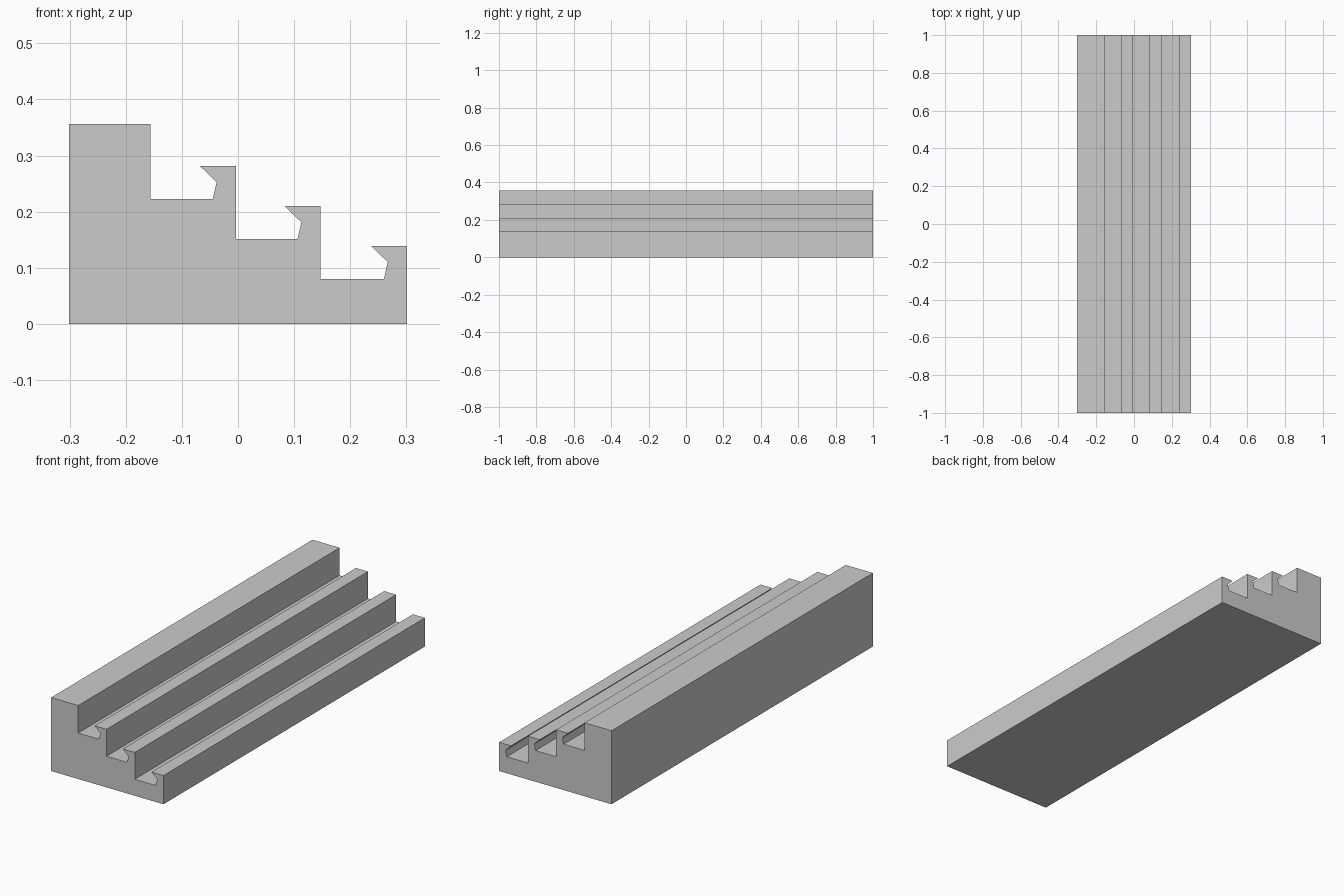
import bpy, bmesh

if "Cube" in bpy.data.objects:
    bpy.data.objects.remove(bpy.data.objects["Cube"])

HALF_W, HALF_L = 0.301, 1.0
WALL_X = [-0.156, -0.004, 0.147, HALF_W]   # riser positions, high to low
FLOOR_Z = [0.2225, 0.151, 0.080]           # groove floors

# Hooked lip outline: offset from the riser below it and from the groove floor
LIP = [(-0.041, 0.0), (-0.034, 0.030), (-0.064, 0.059), (0.0, 0.059)]


def stepped_profile():
    pts = [(-HALF_W, 0.0), (-HALF_W, 0.356), (WALL_X[0], 0.356)]
    for i, z in enumerate(FLOOR_Z):
        pts.append((WALL_X[i], z))
        pts += [(WALL_X[i + 1] + dx, z + dz) for dx, dz in LIP]
    pts.append((HALF_W, 0.0))
    return pts


def extrude_along_y(name, pts, half_len):
    bm = bmesh.new()
    face = bm.faces.new([bm.verts.new((x, -half_len, z)) for x, z in pts])
    new = bmesh.ops.extrude_face_region(bm, geom=[face], use_keep_orig=True)["geom"]
    verts = [g for g in new if isinstance(g, bmesh.types.BMVert)]
    bmesh.ops.translate(bm, verts=verts, vec=(0, 2 * half_len, 0))
    bmesh.ops.recalc_face_normals(bm, faces=bm.faces)
    mesh = bpy.data.meshes.new(name)
    bm.to_mesh(mesh)
    bm.free()
    obj = bpy.data.objects.new(name, mesh)
    bpy.context.collection.objects.link(obj)
    return obj


# Stepped holder with three undercut grooves
extrude_along_y("stepped_rack", stepped_profile(), HALF_L)
